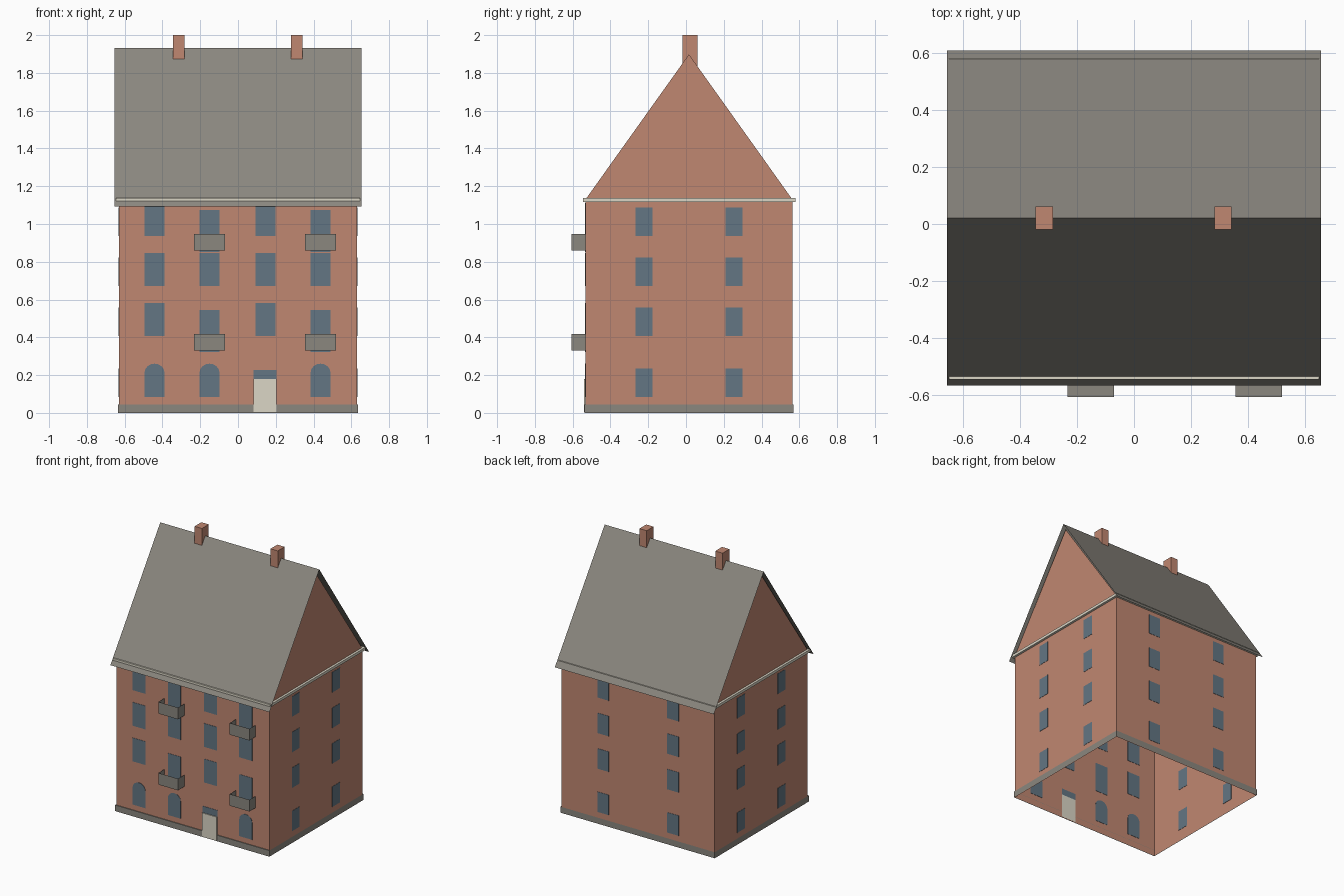
import bpy, bmesh, math

if "Cube" in bpy.data.objects:
    bpy.data.objects.remove(bpy.data.objects["Cube"])


def material(name, rgb):
    linear = [((c / 255 + 0.055) / 1.055) ** 2.4 for c in rgb] + [1]
    m = bpy.data.materials.new(name)
    m.use_nodes = True
    m.diffuse_color = linear
    m.node_tree.nodes["Principled BSDF"].inputs["Base Color"].default_value = linear
    return m


BRICK = material("brick", (192, 135, 113))
GREY = material("slate grey", (139, 135, 127))
GLASS = material("window blue", (99, 118, 131))
CREAM = material("cream", (219, 214, 198))

# Main dimensions
HALF_X, FRONT, BACK = 0.63, -0.532, 0.563
MID_Y = (FRONT + BACK) / 2
WALL_TOP = 1.13


def finish(bm, name, mat, fix_normals=True):
    if fix_normals:
        bmesh.ops.recalc_face_normals(bm, faces=bm.faces)
    mesh = bpy.data.meshes.new(name)
    bm.to_mesh(mesh)
    bm.free()
    mesh.materials.append(mat)
    obj = bpy.data.objects.new(name, mesh)
    bpy.context.collection.objects.link(obj)
    return obj


def box(name, mat, x, y, z, open_sides=()):
    """Box between limits; faces whose normal is in open_sides are removed."""
    bm = bmesh.new()
    bmesh.ops.create_cube(bm, size=1)
    for v in bm.verts:
        v.co = [lim[0] if c < 0 else lim[1] for c, lim in zip(v.co, (x, y, z))]
    bm.normal_update()
    gone = [f for f in bm.faces
            if any(f.normal.dot(n) > 0.9 for n in open_sides)]
    bmesh.ops.delete(bm, geom=gone, context="FACES")
    return finish(bm, name, mat, fix_normals=False)


UP, DOWN, TO_BACK = (0, 0, 1), (0, 0, -1), (0, 1, 0)

# Brick shell: gabled ends joined by front and back walls, open below
bm = bmesh.new()
profile = [(FRONT, 0), (FRONT, WALL_TOP), (MID_Y, 1.898), (BACK, WALL_TOP), (BACK, 0)]
ends = [[bm.verts.new((x, y, z)) for y, z in profile] for x in (-HALF_X, HALF_X)]
for end in ends:
    bm.faces.new(end)
for i in (0, 3):
    bm.faces.new((ends[0][i], ends[0][i + 1], ends[1][i + 1], ends[1][i]))
finish(bm, "brick_walls", BRICK)

# Roof: two thin sheets meeting at the ridge
bm = bmesh.new()
rows = [[bm.verts.new((x, y, z)) for x in (-0.655, 0.655)]
        for y, z in ((-0.566, 1.092), (0.021, 1.931), (0.608, 1.092))]
for a, b in zip(rows, rows[1:]):
    bm.faces.new((a[0], a[1], b[1], b[0]))
finish(bm, "roof", GREY, fix_normals=False)

# Cornice, plinth and chimneys
box("cornice", CREAM, (-0.647, 0.647), (-0.545, 0.579), (1.117, 1.137))
box("plinth", GREY, (-0.635, 0.635), (-0.538, 0.569), (0, 0.045), (UP, DOWN))
box("plinth_ledge", GREY, (-0.635, 0.635), (-0.538, FRONT), (0.043, 0.045))
for side, x in (("right", -0.314), ("left", 0.311)):
    box(side + "_chimney", BRICK, (x - 0.03, x + 0.03), (-0.019, 0.061), (1.83, 2))


# Window outlines in wall coordinates
def pane(u, low, high, half):
    return [(u - half, low), (u + half, low), (u + half, high), (u - half, high)]


def arch(u, low, spring, half):
    top = [(u + half * math.cos(math.pi * i / 8),
            spring + 0.92 * half * math.sin(math.pi * i / 8)) for i in range(9)]
    return [(u - half, low), (u + half, low)] + top


def windows(name, outlines, place, inner=-0.002):
    """Thin glass plates set in a wall; place maps (u, z, outward) to space."""
    bm = bmesh.new()
    for pts in outlines:
        loops = [[bm.verts.new(place(u, z, o)) for u, z in pts]
                 for o in (inner, 0.002)]
        for loop in loops:
            bm.faces.new(loop)
        n = len(pts)
        for i in range(n):
            j = (i + 1) % n
            bm.faces.new((loops[0][i], loops[0][j], loops[1][j], loops[1][i]))
    finish(bm, name, GLASS)


def on_front(u, z, o):
    return (u, FRONT - o, z)


# Front windows: plain columns, balcony columns and arched ground floor
HALF = 0.053
COLUMNS = (-0.442, -0.151, 0.146, 0.437)
BALCONY_COLUMNS = (COLUMNS[1], COLUMNS[3])
front = []
for u in COLUMNS:
    front.append(pane(u, 0.672, 0.847, HALF))
    if u in BALCONY_COLUMNS:
        front += [pane(u, low, low + 0.222, HALF) for low in (0.323, 0.852)]
    else:
        front += [pane(u, low, low + 0.175, HALF) for low in (0.407, 0.937)]
    if u != COLUMNS[2]:
        front.append(arch(u, 0.085, 0.212, HALF))
windows("front_windows", front, on_front)

# Side and back windows share the same four storeys
STOREYS = (0.085, 0.407, 0.672, 0.937)


def grid(centres, half):
    return [pane(u, low, low + 0.15, half) for u in centres for low in STOREYS]


windows("back_windows", grid((-0.288, 0.288), 0.047), lambda u, z, o: (u, BACK + o, z))
for side, s in (("right", -1), ("left", 1)):
    windows(side + "_windows", grid((-0.222, 0.254), 0.045),
            lambda u, z, o, s=s: (s * (HALF_X + o), u, z))

# Front door with its transom light
box("door", CREAM, (0.082, 0.203), (-0.541, -0.532), (0.004, 0.18))
windows("door_transom", [pane(0.1425, 0.18, 0.228, 0.0605)], on_front, inner=0)

# Balconies: open trays fixed to the front wall
for col, u in zip(("right", "left"), BALCONY_COLUMNS):
    for level, low in (("lower", 0.331), ("upper", 0.86)):
        box(f"{level}_{col}_balcony", GREY, (u - 0.081, u + 0.081),
            (-0.606, FRONT), (low, low + 0.087), (UP, TO_BACK))
